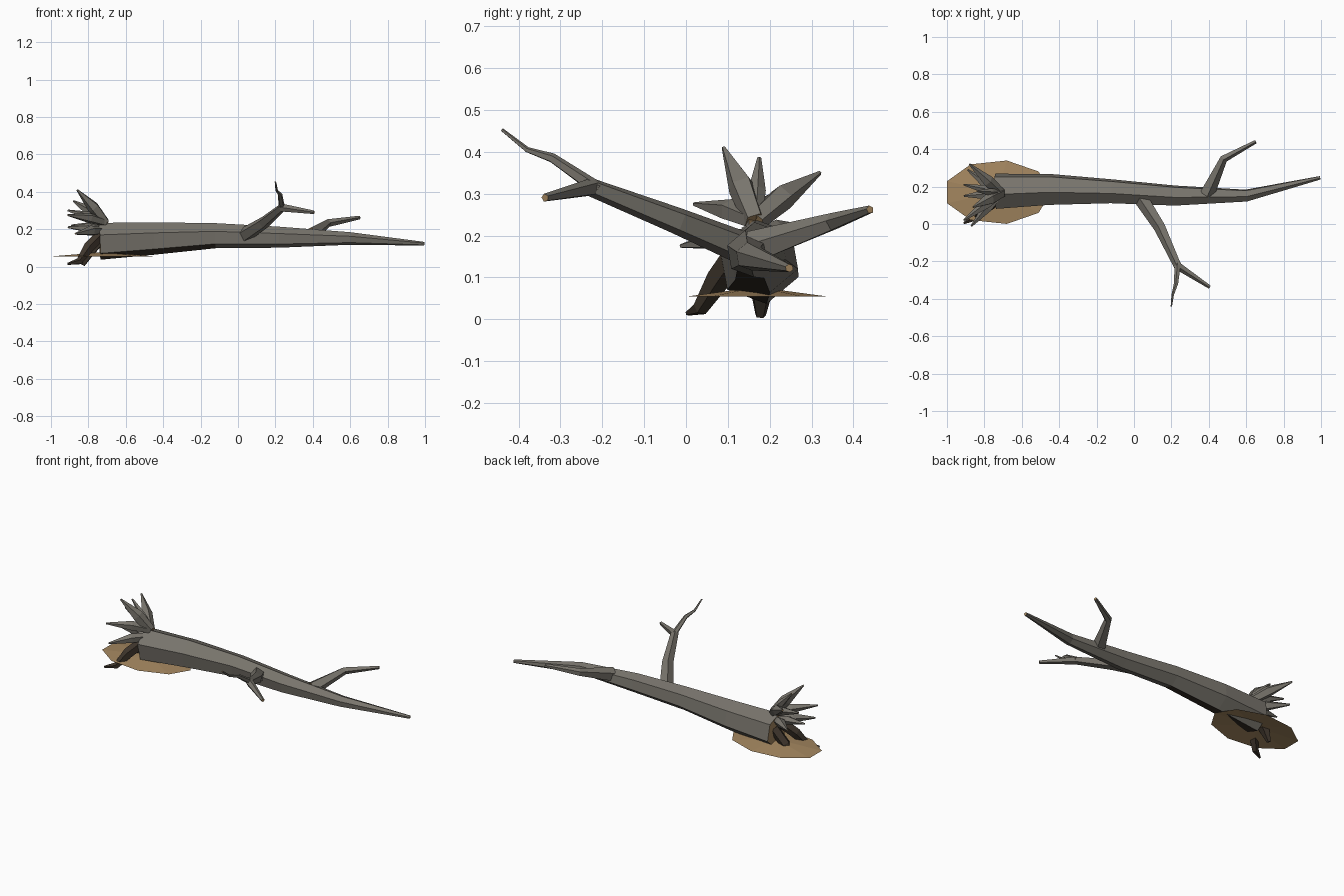
import bpy, bmesh, math
from mathutils import Vector

cube = bpy.data.objects.get("Cube")
if cube:
    bpy.data.objects.remove(cube, do_unlink=True)


def material(name, rgb):
    m = bpy.data.materials.new(name)
    m.use_nodes = True
    m.diffuse_color = (*rgb, 1)
    m.node_tree.nodes["Principled BSDF"].inputs["Base Color"].default_value = (*rgb, 1)
    return m


materials = [material("grey bark", (0.19, 0.177, 0.152)),
             material("tan wood and earth", (0.37, 0.24, 0.115)),
             material("dark damp bark", (0.05, 0.037, 0.026))]
BARK, TAN, DARK = range(3)


def finish(name, bm):
    bmesh.ops.recalc_face_normals(bm, faces=bm.faces)
    mesh = bpy.data.meshes.new(name)
    bm.to_mesh(mesh)
    bm.free()
    for m in materials:
        mesh.materials.append(m)
    obj = bpy.data.objects.new(name, mesh)
    bpy.context.collection.objects.link(obj)
    return obj


def limb(name, path, sides=5, turn=100, colour=BARK, tip_colour=TAN):
    """Faceted tapering tube through (x, y, z, radius) points, with capped ends."""
    bm = bmesh.new()
    points = [Vector(p[:3]) for p in path]
    rings = []
    for i, p in enumerate(points):
        before = (p - points[i - 1]).normalized() if i else Vector()
        after = (points[i + 1] - p).normalized() if i + 1 < len(points) else Vector()
        t = (before + after).normalized()
        u = Vector((0, 0, 1)).cross(t).normalized()
        v = t.cross(u)
        ring = []
        for k in range(sides):
            a = math.radians(turn) + math.tau * k / sides
            ring.append(bm.verts.new(p + path[i][3] * (u * math.cos(a) + v * math.sin(a))))
        rings.append(ring)
    for r, s in zip(rings, rings[1:]):
        for k in range(sides):
            n = (k + 1) % sides
            bm.faces.new((r[k], r[n], s[n], s[k])).material_index = colour
    for ring in (rings[0], rings[-1]):
        bm.faces.new(ring).material_index = tip_colour
    return finish(name, bm)


# Fallen trunk
trunk = limb("trunk", [(-0.74, 0.175, 0.135, 0.1), (-0.45, 0.185, 0.15, 0.088),
                       (-0.12, 0.175, 0.165, 0.068), (0.22, 0.152, 0.157, 0.057),
                       (0.6, 0.152, 0.15, 0.034), (0.995, 0.247, 0.122, 0.01)], sides=6)
# Damp underside near the root end
for face in trunk.data.polygons:
    n = face.normal
    if n.z < -0.7 and n.y < 0 and face.center.x < -0.12:
        face.material_index = DARK

# Forked branch at the front
limb("front_branch", [(0.03, 0.15, 0.165, 0.042), (0.14, -0.02, 0.235, 0.033),
                      (0.235, -0.225, 0.315, 0.023), (0.405, -0.337, 0.29, 0.01)])
limb("front_twig", [(0.235, -0.21, 0.31, 0.018), (0.225, -0.32, 0.385, 0.012),
                    (0.207, -0.38, 0.405, 0.007), (0.2, -0.44, 0.453, 0.004)])

# Bent branch at the back
limb("back_branch", [(0.39, 0.16, 0.17, 0.042), (0.48, 0.35, 0.232, 0.022),
                     (0.65, 0.44, 0.262, 0.01)])

# Upturned roots: start, tip, thickness
upper = Vector((-0.71, 0.165, 0.235))
side = Vector((-0.72, 0.16, 0.19))
roots = [
    (upper, (-0.86, 0.09, 0.41), 0.034),
    (upper, (-0.84, 0.175, 0.385), 0.022),
    (upper, (-0.88, 0.32, 0.35), 0.032),
    (upper, (-0.91, 0.02, 0.275), 0.028),
    (upper, (-0.91, 0.21, 0.30), 0.024),
    (side, (-0.87, -0.012, 0.175), 0.028),
    (side, (-0.91, 0.15, 0.21), 0.026),
    (side, (-0.89, 0.29, 0.22), 0.028),
]
for i, (start, tip, r) in enumerate(roots):
    tip = Vector(tip)
    knee = start.lerp(tip, 0.42) + Vector((0, 0, 0.008))
    limb(f"root_{i + 1}", [(*start, r * 0.8), (*knee, r), (*tip, 0.005)])

# Dark roots reaching into the ground
limb("lower_front_root", [(-0.73, 0.13, 0.17, 0.032), (-0.80, 0.08, 0.10, 0.031),
                          (-0.85, 0.035, 0.027, 0.019), (-0.91, 0.004, 0.014, 0.006)],
     colour=DARK, tip_colour=DARK)
limb("lower_back_root", [(-0.73, 0.19, 0.15, 0.032), (-0.80, 0.18, 0.07, 0.03),
                         (-0.83, 0.178, 0.008, 0.013)], colour=DARK, tip_colour=DARK)

# Thin, slightly domed patch of bare earth
bm = bmesh.new()
centre = bm.verts.new((-0.73, 0.17, 0.077))
rim = []
for k in range(9):
    a = math.tau * k / 9
    rim.append(bm.verts.new((-0.73 + 0.287 * math.cos(a), 0.17 + 0.172 * math.sin(a), 0.054)))
for k in range(9):
    bm.faces.new((centre, rim[k], rim[(k + 1) % 9])).material_index = TAN
finish("earth_patch", bm)
